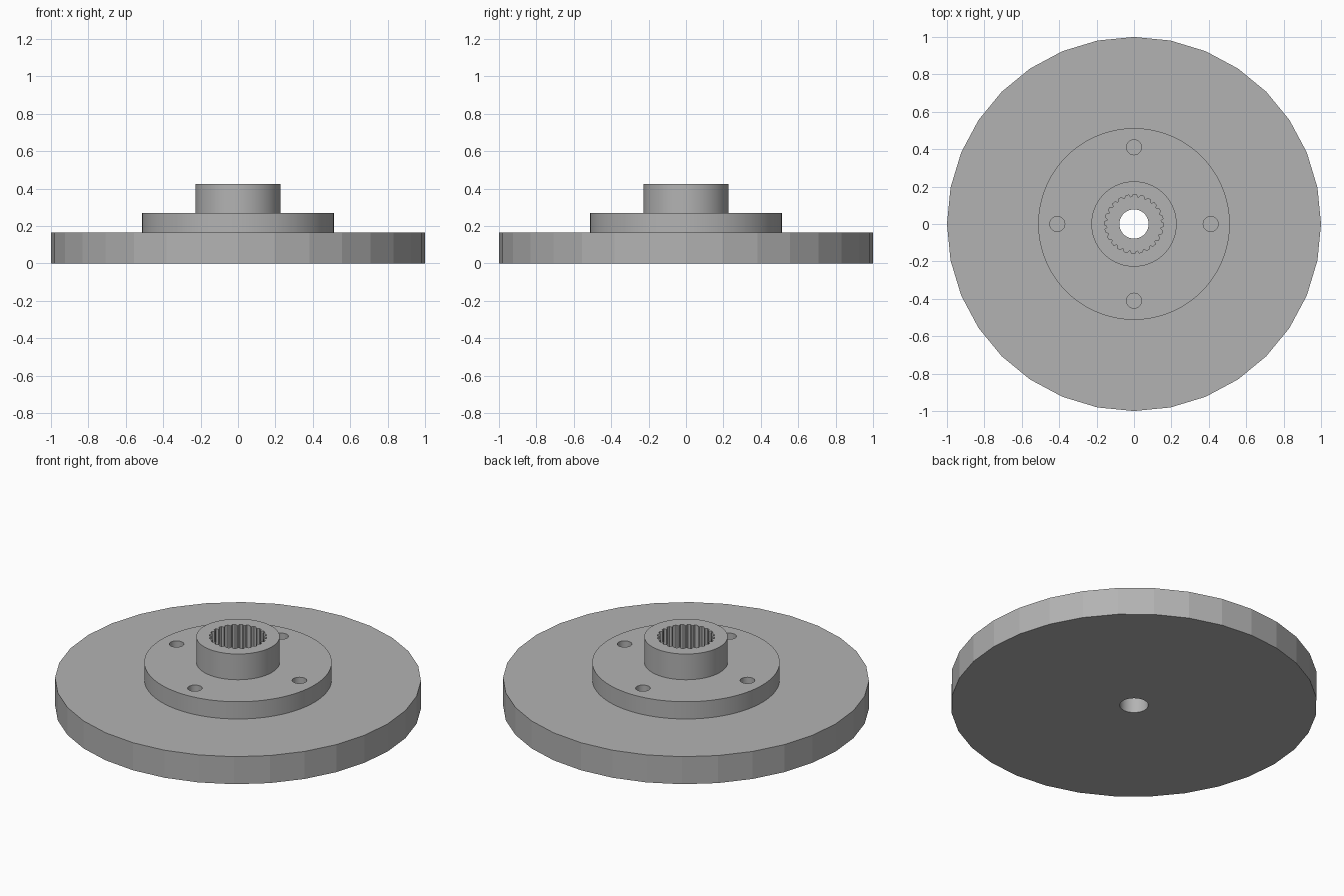
import bpy, bmesh
from math import sin, cos, pi, radians
from mathutils import Vector

if "Cube" in bpy.data.objects:
    bpy.data.objects.remove(bpy.data.objects["Cube"])

Z_DISC, Z_FLANGE, Z_HUB = 0.166, 0.27, 0.425
R_DISC, R_FLANGE, R_HUB, R_BORE = 1.0, 0.512, 0.228, 0.078
TEETH, R_ROOT, R_TIP = 24, 0.157, 0.144

steel = bpy.data.materials.new("grey_steel")
steel.diffuse_color = (0.45, 0.45, 0.45, 1)
steel.use_nodes = True
steel.node_tree.nodes["Principled BSDF"].inputs["Base Color"].default_value = steel.diffuse_color


def circle(r, n, cx=0.0, cy=0.0):
    return [(cx + r * cos(2 * pi * i / n), cy + r * sin(2 * pi * i / n)) for i in range(n)]


def spline_profile():
    pts = []
    for i in range(TEETH):
        for f, r in ((-0.3, R_ROOT), (0.1, R_ROOT), (0.3, R_TIP), (0.5, R_TIP)):
            a = 2 * pi * (i + f) / TEETH
            pts.append((r * cos(a), r * sin(a)))
    return pts


def wall(bm, pts, z0, z1, outward=True):
    lo = [bm.verts.new((x, y, z0)) for x, y in pts]
    hi = [bm.verts.new((x, y, z1)) for x, y in pts]
    n = len(pts)
    for i in range(n):
        j = (i + 1) % n
        q = [lo[i], lo[j], hi[j], hi[i]]
        bm.faces.new(q if outward else q[::-1])


def plate(bm, loops, z, up=1):
    # flat face: first loop is the outline, the others are holes
    edges = []
    for pts in loops:
        vs = [bm.verts.new((x, y, z)) for x, y in pts]
        edges += [bm.edges.new((vs[i], vs[(i + 1) % len(vs)])) for i in range(len(vs))]
    res = bmesh.ops.triangle_fill(bm, edges=edges, use_beauty=True, normal=Vector((0, 0, up)))
    for f in res["geom"]:
        if isinstance(f, bmesh.types.BMFace):
            f.normal_update()
            if f.normal.z * up < 0:
                f.normal_flip()


def finish(bm, name, smooth):
    bmesh.ops.remove_doubles(bm, verts=bm.verts, dist=1e-5)
    me = bpy.data.meshes.new(name)
    bm.to_mesh(me)
    bm.free()
    me.materials.append(steel)
    ob = bpy.data.objects.new(name, me)
    bpy.context.collection.objects.link(ob)
    if smooth:
        bpy.ops.object.select_all(action='DESELECT')
        ob.select_set(True)
        bpy.context.view_layer.objects.active = ob
        bpy.ops.object.shade_smooth_by_angle(angle=radians(20))


disc_rim = circle(R_DISC, 32)
flange_rim = circle(R_FLANGE, 128)
hub_rim = circle(R_HUB, 96)
bore = circle(R_BORE, 64)
spline = spline_profile()
bolts = [circle(0.04, 32, 0.41 * cos(k * pi / 2), 0.41 * sin(k * pi / 2)) for k in range(4)]

# faceted outer disc
bm = bmesh.new()
wall(bm, disc_rim, 0, Z_DISC)
plate(bm, [disc_rim, flange_rim], Z_DISC)
plate(bm, [disc_rim, bore], 0, -1)
finish(bm, "outer_disc", False)

# centre bore through the disc, and the floor of the splined socket
bm = bmesh.new()
wall(bm, bore, 0, Z_DISC, False)
plate(bm, [spline, bore], Z_DISC)
finish(bm, "centre_bore", True)

# mounting flange with four blind bolt holes
bm = bmesh.new()
wall(bm, flange_rim, Z_DISC, Z_FLANGE)
plate(bm, [flange_rim, hub_rim] + bolts, Z_FLANGE)
for b in bolts:
    wall(bm, b, Z_DISC, Z_FLANGE, False)
    plate(bm, [b], Z_DISC)
finish(bm, "mounting_flange", True)

# hub with splined socket
bm = bmesh.new()
wall(bm, hub_rim, Z_FLANGE, Z_HUB)
wall(bm, spline, Z_DISC, Z_HUB, False)
plate(bm, [hub_rim, spline], Z_HUB)
finish(bm, "splined_hub", True)
